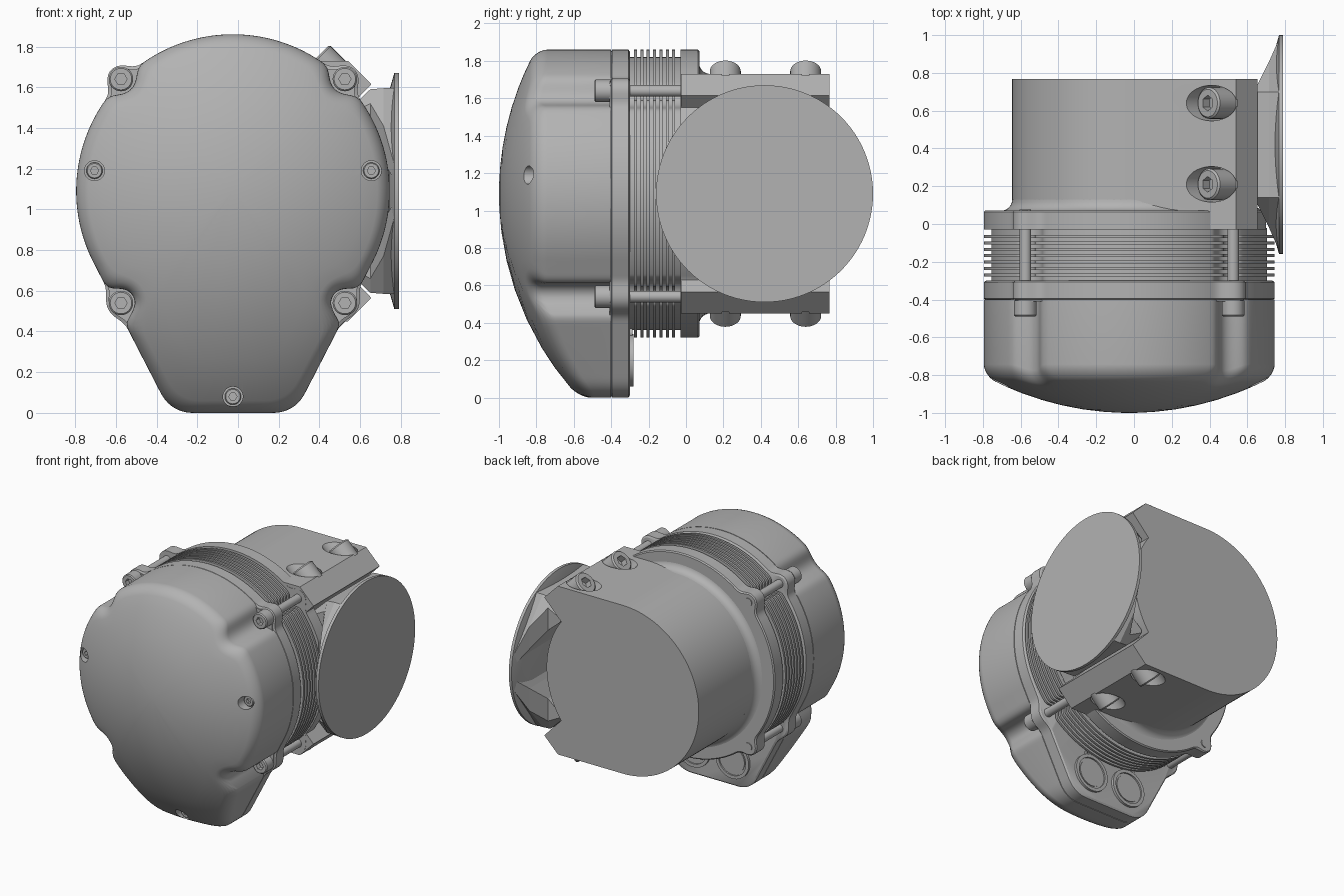
import bpy, bmesh, math
from mathutils import Vector

if "Cube" in bpy.data.objects:
    bpy.data.objects.remove(bpy.data.objects["Cube"])

CX, CZ, R = -0.025, 1.09, 0.77      # main axis (along y) and housing radius
B = 0.55                            # bolt offset from the axis
N = 360

# Dark grey casting metal
metal = bpy.data.materials.new("dark_grey_metal")
metal.diffuse_color = (0.45, 0.45, 0.45, 1)
metal.use_nodes = True
metal.node_tree.nodes["Principled BSDF"].inputs["Base Color"].default_value = metal.diffuse_color


def loft(name, rings):
    """Skin a stack of equal-length point rings and cap both ends."""
    bm = bmesh.new()
    vs = [[bm.verts.new(p) for p in ring] for ring in rings]
    n = len(rings[0])
    for a, b in zip(vs, vs[1:]):
        for i in range(n):
            j = (i + 1) % n
            bm.faces.new((a[i], a[j], b[j], b[i]))
    bm.faces.new(vs[0])
    bm.faces.new(vs[-1])
    bmesh.ops.recalc_face_normals(bm, faces=bm.faces)
    me = bpy.data.meshes.new(name)
    bm.to_mesh(me)
    bm.free()
    me.materials.append(metal)
    ob = bpy.data.objects.new(name, me)
    bpy.context.collection.objects.link(ob)
    return ob


def smooth(ob):
    bpy.ops.object.select_all(action='DESELECT')
    ob.select_set(True)
    bpy.context.view_layer.objects.active = ob
    bpy.ops.object.shade_smooth_by_angle(angle=math.radians(32))
    return ob


def lathe(name, origin, axis, profile, seg=32):
    """Profile rows are (radius, height along axis, optional hexagon flag)."""
    q = Vector(axis).to_track_quat('Z', 'Y')
    rings = []
    for row in profile:
        ring = []
        for i in range(seg):
            a = math.tau * i / seg
            r = row[0]
            if len(row) > 2:
                r *= math.cos(math.pi / 6) / math.cos((a % (math.pi / 3)) - math.pi / 6)
            ring.append(Vector(origin) + q @ Vector((r * math.cos(a), r * math.sin(a), row[1])))
        rings.append(ring)
    return loft(name, rings)


def socket_screw(name, top, axis, r, length, rod=0, rod_len=0):
    prof = [(rod, -rod_len), (rod, -length)] if rod else []
    prof += [(r, -length), (r, -r * 0.12), (r * 0.88, 0), (r * 0.5, 0, 1), (r * 0.5, -r * 0.6, 1)]
    return smooth(lathe(name, top, axis, prof, 36))


def cut(ob, cutters):
    for c in cutters:
        m = ob.modifiers.new("cut", 'BOOLEAN')
        m.operation, m.solver, m.object = 'DIFFERENCE', 'EXACT', c
        bpy.context.view_layer.objects.active = ob
        bpy.ops.object.modifier_apply(modifier=m.name)
        bpy.data.objects.remove(c)


# Outlines as distance fields, blended smoothly
def smin(a, b, k):
    h = max(k - abs(a - b), 0) / k
    return min(a, b) - h * h * k / 4


def smax(a, b, k):
    return -smin(-a, -b, k)


def circle(x, z):
    return math.hypot(x, z) - R


def teardrop(x, z):
    taper = smax(0.889 * abs(x) - 0.458 * z - R, -z - CZ, 0.1)
    return min(circle(x, z), max(taper, z + 0.35))


def bolt_dist(x, z):
    return math.hypot(abs(x) - B, abs(z) - B)


def with_ears(base):
    return lambda x, z: smin(base(x, z), bolt_dist(x, z) - 0.066, 0.07)


def with_notches(base, r, k):
    return lambda x, z: smax(base(x, z), r - bolt_dist(x, z), k)


def outline(field, inset=0.0):
    pts = []
    for i in range(N):
        a = math.tau * i / N
        c, s = math.cos(a), math.sin(a)
        lo, hi = 0.3, 1.4
        for _ in range(22):
            m = (lo + hi) / 2
            if field(m * c, m * s) < -inset:
                lo = m
            else:
                hi = m
        pts.append((lo * c, lo * s))
    return pts


def ring(pts, y, xmax=9):
    return [(min(CX + x, xmax), y, CZ + z) for x, z in pts]


# Domed front cover
def dome(x, z):
    return 0.6 - math.sqrt(2.56 - x * x - z * z)


shape = with_notches(teardrop, 0.068, 0.08)
edge = outline(shape)
rings = [ring(edge, -0.40)]
F = 0.06
for k in range(7):
    a = math.pi / 2 * k / 6
    pts = outline(shape, F * (1 - math.cos(a)))
    rings.append([(CX + x, dome(x, z) + F * (1 - math.sin(a)), CZ + z) for x, z in pts])
for s in (0.9, 0.8, 0.65, 0.5, 0.35, 0.2, 0.08, 0.02):
    rings.append([(CX + x * s, dome(x * s, z * s), CZ + z * s) for x, z in pts])
cover = loft("front_cover", rings)

# Recessed cover screws
spots = [(CX - 0.68, 1.19, -0.84), (CX + 0.68, 1.19, -0.84), (CX, 0.08, -0.625)]
cut(cover, [lathe("cutter", (x, y, z), (0, -1, 0), [(0.049, -0.06), (0.049, 0.3)]) for x, z, y in spots])
smooth(cover)
for x, z, y in spots:
    socket_screw("cover_screw", (x, y + 0.03, z), (0, -1, 0), 0.04, 0.05)

# Cover flange with bolt ears, narrow seam against the cover
field = with_ears(teardrop)
full, inset = outline(field), outline(field, 0.012)
smooth(loft("cover_flange", [ring(inset, -0.41), ring(inset, -0.402), ring(full, -0.395),
                             ring(full, -0.308), ring(inset, -0.30)]))

# Finned middle section
field = with_notches(circle, 0.05, 0.03)
tip, core = outline(field), outline(field, 0.04)
rings = [ring(core, -0.305)]
for i in range(7):
    y = -0.278 + 0.034 * i
    rings += [ring(core, y), ring(tip, y), ring(tip, y + 0.016), ring(core, y + 0.016)]
rings.append(ring(core, -0.02))
smooth(loft("cooling_fins", rings))

# Rear flange and the fillet ring leading to the rear body
field = with_ears(circle)
full, inset = outline(field), outline(field, 0.008)
smooth(loft("rear_flange", [ring(full, -0.03, 0.70), ring(full, 0.064, 0.70), ring(inset, 0.072, 0.69)]))
fillet = [(0.70, 0.06)] + [(0.70 - 0.06 * math.sin(t * math.pi / 12), 0.13 - 0.06 * math.cos(t * math.pi / 12))
                           for t in range(7)]
smooth(lathe("body_fillet", (-0.005, 0, CZ), (0, 1, 0), fillet, 96))

# Rear body: a cylinder with two claw-shaped clamp corners on the right
def arc(a0, a1, step=3):
    return [(-0.005 + 0.64 * math.cos(math.radians(a)), 0.64 * math.sin(math.radians(a)))
            for a in range(a0, a1 + 1, step)]


claw = [(0.655, 0.525), (0.54, 0.64)]
section = arc(-36, 36) + claw + arc(90, 270) + [(x, -z) for x, z in claw[::-1]]
body = loft("rear_body", [[(x, y, CZ + z) for x, z in section] for y in (-0.028, 0.768)])
clamps = [((0.39, y, CZ + s * 0.66), (-1, 0, s)) for y in (0.21, 0.64) for s in (1, -1)]
cut(body, [lathe("cutter", p, a, [(0.094, -0.13), (0.094, 0.4)], 48) for p, a in clamps])
smooth(body)
for p, a in clamps:
    socket_screw("clamp_screw", p, a, 0.083, 0.14)

# Long housing bolts
for sx in (1, -1):
    for sz in (1, -1):
        socket_screw("housing_bolt", (CX + sx * B, -0.49, CZ + sz * B), (0, -1, 0), 0.06, 0.085, 0.031, 0.568)

# Round output disc and the two splayed arms that hook behind the claws
smooth(lathe("output_disc", (0, 0.42, CZ), (1, 0, 0),
             [(0.40, 0.735), (0.50, 0.745), (0.58, 0.768), (0.58, 0.79)], 96))
for s in (1, -1):
    rows = ((0.545, 0.31, 0.35, 0.375, 0.40), (0.65, 0.31, 0.26, 0.43, 0.50),
            (0.715, 0.44, 0.15, 0.32, 0.505), (0.768, 0.56, 0.05, 0.13, 0.505))
    loft("clamp_arm", [[(x, 0.42 + y, CZ + s * z) for y, z in
                        ((-w, lo), (w, lo), (w, mid), (0.28, hi), (-0.28, hi), (-w, mid))]
                       for x, w, lo, mid, hi in rows])

# Cable ports with retaining clips on the back of the cover flange
for sx in (1, -1):
    px = CX + sx * 0.165
    smooth(lathe("cable_port", (px, 0, 0.20), (0, 1, 0),
                 [(0.14, -0.32), (0.14, -0.282), (0.115, -0.282), (0.115, -0.293), (0.10, -0.293), (0.10, -0.288)], 48))
    for dx in (-0.03, 0.03):
        smooth(lathe("clip_ear", (px + dx, 0, 0.345), (0, 1, 0),
                     [(0.024, -0.31), (0.024, -0.285), (0.011, -0.285), (0.011, -0.298)], 20))
